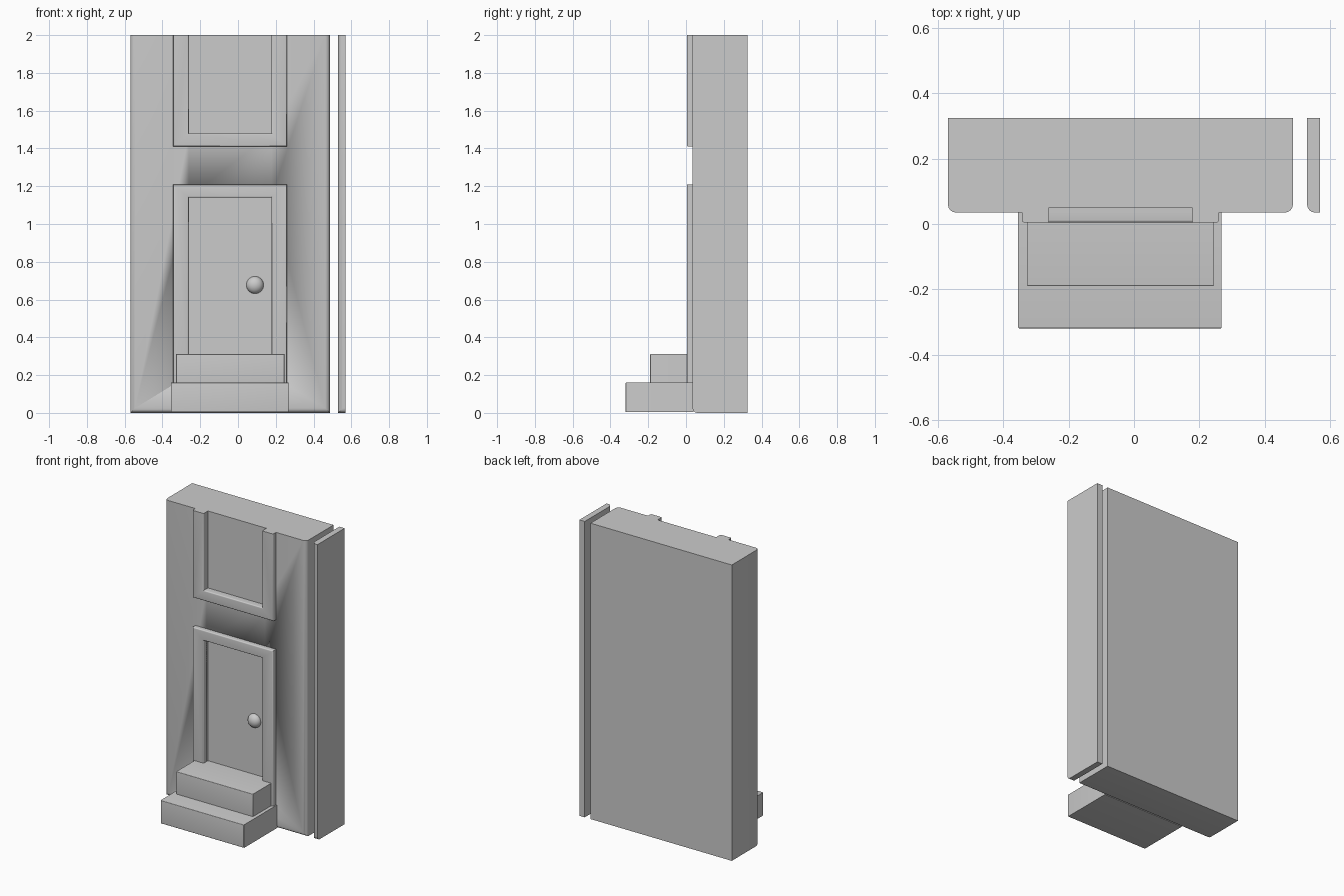
import bpy, bmesh, math
from mathutils import Matrix

if "Cube" in bpy.data.objects:
    bpy.data.objects.remove(bpy.data.objects["Cube"])

plaster = bpy.data.materials.new("plain grey")
plaster.use_nodes = True
GREY = (0.6, 0.6, 0.6, 1)
plaster.diffuse_color = GREY
plaster.node_tree.nodes["Principled BSDF"].inputs["Base Color"].default_value = GREY


def finish(name, bm):
    bmesh.ops.recalc_face_normals(bm, faces=bm.faces)
    mesh = bpy.data.meshes.new(name)
    bm.to_mesh(mesh)
    bm.free()
    mesh.materials.append(plaster)
    obj = bpy.data.objects.new(name, mesh)
    bpy.context.collection.objects.link(obj)
    bpy.ops.object.select_all(action='DESELECT')
    obj.select_set(True)
    bpy.context.view_layer.objects.active = obj
    bpy.ops.object.shade_smooth_by_angle(angle=math.radians(35))
    return obj


def prism(name, outline, y0, y1, bevel=0, rounded=lambda a, b: True):
    """Extrude an x-z outline from front y0 to back y1, rounding chosen front edges."""
    bm = bmesh.new()
    front = bm.faces.new([bm.verts.new((x, y0, z)) for x, z in outline])
    back = bmesh.ops.extrude_face_region(bm, geom=[front], use_keep_orig=True)
    moved = [v for v in back["geom"] if isinstance(v, bmesh.types.BMVert)]
    bmesh.ops.translate(bm, verts=moved, vec=(0, y1 - y0, 0))
    if bevel:
        edges = [e for e in front.edges if rounded(e.verts[0].co, e.verts[1].co)]
        bmesh.ops.bevel(bm, geom=edges, offset=bevel, segments=4, profile=0.5, affect='EDGES')
    return finish(name, bm)


def rect(x0, x1, z0, z1):
    return [(x0, z0), (x1, z0), (x1, z1), (x0, z1)]


def below_top(a, b):
    return min(a.z, b.z) < 1.99


def strip_edge(a, b):
    return below_top(a, b) and min(a.x, b.x) < 0.56


# Wall slab and the separate strip beside it
FRONT, BACK, PANEL = 0.035, 0.325, 0.05
wall = prism("wall", rect(-0.57, 0.487, 0, 2), FRONT, BACK, 0.025, below_top)
prism("side_strip", rect(0.53, 0.57, 0, 2), FRONT, BACK, 0.025, strip_edge)

# Recessed door and window panels
IN_L, IN_R = -0.26, 0.177
for name, z0, z1 in (("door", 0.2, 1.14), ("window", 1.48, 2.1)):
    cutter = prism(name + "_recess_cutter", rect(IN_L, IN_R, z0, z1), -0.1, PANEL)
    cutter.hide_render = True
    cutter.hide_viewport = True
    cut = wall.modifiers.new(name + " recess", 'BOOLEAN')
    cut.object = cutter
    cut.solver = 'EXACT'

# Raised frames around the door and the window
OUT_L, OUT_R, FACE = -0.343, 0.26, 0.004
prism("door_frame", [(OUT_L, 0.1), (OUT_L, 1.21), (OUT_R, 1.21), (OUT_R, 0.1),
                     (IN_R, 0.1), (IN_R, 1.14), (IN_L, 1.14), (IN_L, 0.1)],
      FACE, FRONT + 0.005, 0.008)
prism("window_frame", [(OUT_L, 2), (OUT_L, 1.41), (OUT_R, 1.41), (OUT_R, 2),
                       (IN_R, 2), (IN_R, 1.48), (IN_L, 1.48), (IN_L, 2)],
      FACE, FRONT + 0.005, 0.008, below_top)

# Door knob: a flattened dome
bm = bmesh.new()
bmesh.ops.create_uvsphere(bm, u_segments=24, v_segments=12, radius=0.046,
                          matrix=Matrix.Translation((0.09, PANEL, 0.677))
                          @ Matrix.Diagonal((1, 0.8, 1, 1)))
finish("door_knob", bm)

# Two front steps
prism("lower_step", rect(-0.355, 0.268, 0.004, 0.16), -0.32, FRONT + 0.005, 0.004)
prism("upper_step", rect(-0.328, 0.245, 0.15, 0.312), -0.19, PANEL + 0.01, 0.004)
